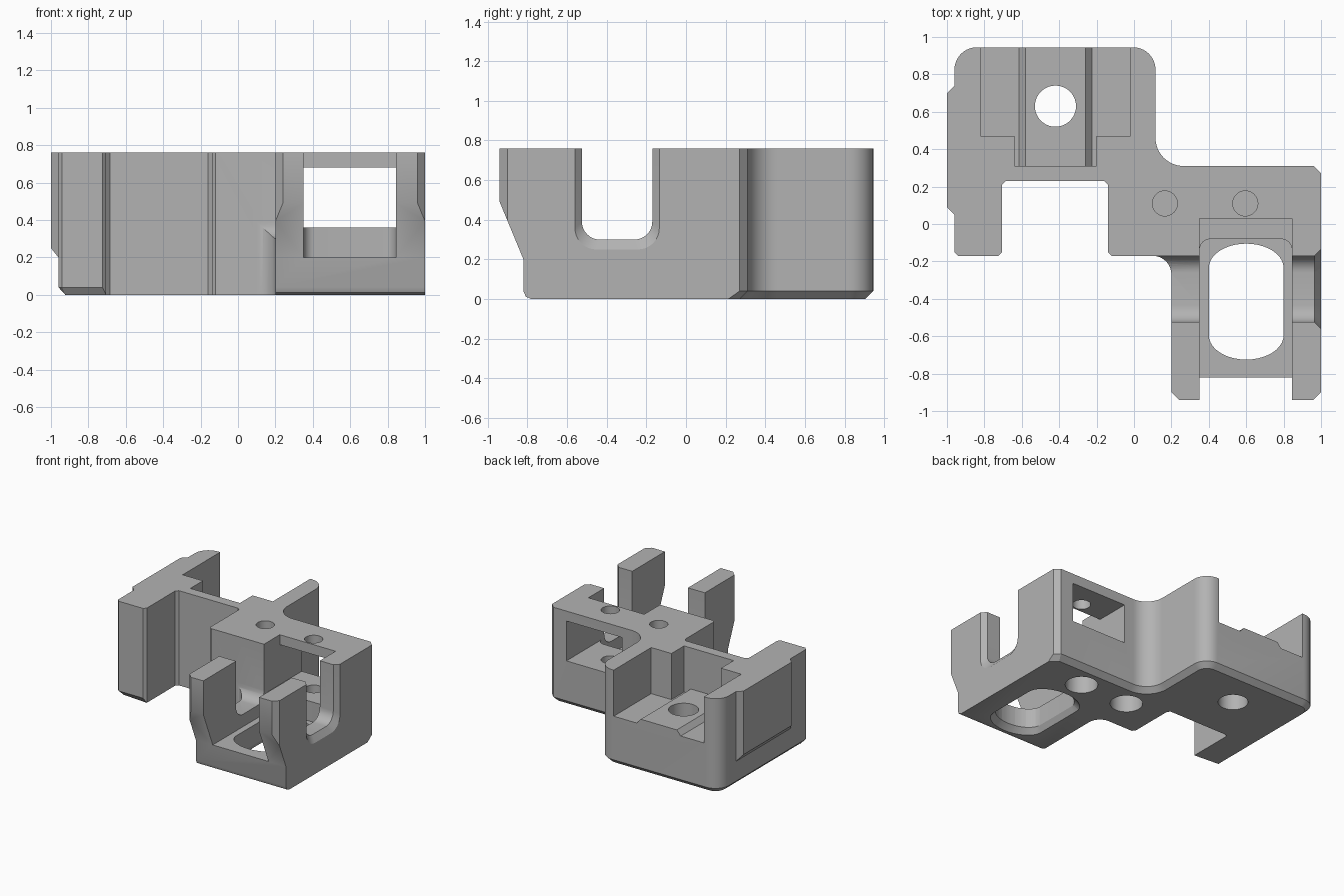
import bpy, bmesh
from math import pi, cos, sin
from mathutils import Vector

cube = bpy.data.objects.get("Cube")
if cube:
    bpy.data.objects.remove(cube, do_unlink=True)

grey = bpy.data.materials.new("matte grey")
grey.use_nodes = True
grey.diffuse_color = (0.45, 0.45, 0.45, 1)
grey.node_tree.nodes["Principled BSDF"].inputs["Base Color"].default_value = (0.45, 0.45, 0.45, 1)

TOP = 0.76


def rounded(corners):
    """Square-cornered outline of (x, y, radius, steps); one step gives a chamfer."""
    out = []
    for i, (x, y, r, n) in enumerate(corners):
        p = Vector((x, y))
        if r == 0:
            out.append(p)
            continue
        d1 = (Vector(corners[i - 1][:2]) - p).normalized()
        d2 = (Vector(corners[(i + 1) % len(corners)][:2]) - p).normalized()
        c = p + (d1 + d2) * r
        for k in range(n + 1):
            a = pi / 2 * k / n
            out.append(c - (d2 * cos(a) + d1 * sin(a)) * r)
    return out


def prism(name, pts, lo, hi, axis="z", grow=(1, 1)):
    """Extrude an outline along an axis, optionally scaled at each end."""
    pts = [Vector(p) for p in pts]
    mid = Vector([(min(p[i] for p in pts) + max(p[i] for p in pts)) / 2 for i in (0, 1)])
    place = {"x": lambda p, h: (h, p.x, p.y),
             "y": lambda p, h: (p.x, h, p.y),
             "z": lambda p, h: (p.x, p.y, h)}[axis]
    bm = bmesh.new()
    rings = [[bm.verts.new(place(mid + (p - mid) * g, h)) for p in pts]
             for h, g in zip((lo, hi), grow)]
    bm.faces.new(rings[0])
    bm.faces.new(rings[1])
    for i in range(len(pts)):
        j = (i + 1) % len(pts)
        bm.faces.new((rings[0][i], rings[0][j], rings[1][j], rings[1][i]))
    bmesh.ops.recalc_face_normals(bm, faces=bm.faces)
    mesh = bpy.data.meshes.new(name)
    bm.to_mesh(mesh)
    bm.free()
    mesh.materials.append(grey)
    ob = bpy.data.objects.new(name, mesh)
    bpy.context.collection.objects.link(ob)
    return ob


def rect(x0, x1, y0, y1):
    return [(x0, y0), (x1, y0), (x1, y1), (x0, y1)]


def circle(x, y, r, n=40):
    return [(x + r * cos(2 * pi * k / n), y + r * sin(2 * pi * k / n)) for k in range(n)]


def combine(tool, operation="DIFFERENCE"):
    tool.hide_render = True
    mod = body.modifiers.new(tool.name, "BOOLEAN")
    mod.operation, mod.solver, mod.object = operation, "EXACT", tool
    bpy.context.view_layer.objects.active = body
    bpy.ops.object.modifier_apply(modifier=mod.name)
    bpy.data.objects.remove(tool, do_unlink=True)


# Main body outline
body = prism("bracket_body", rounded([
    (-0.96, 0.945, 0.12, 10), (-0.96, -0.17, 0.02, 1), (-0.705, -0.17, 0.02, 1),
    (-0.705, 0.23, 0.02, 1), (-0.14, 0.23, 0.02, 1), (-0.14, -0.17, 0.02, 1),
    (0.2, -0.17, 0.1, 10), (0.2, -0.94, 0.04, 1), (1, -0.94, 0.04, 1),
    (1, 0.31, 0.04, 1), (0.115, 0.31, 0.15, 12), (0.115, 0.945, 0.12, 10)]), 0, TOP)

# Chamfer along the bottom of the back and outer side
bm = bmesh.new()
bm.from_mesh(body.data)
rim = []
for e in bm.edges:
    a, b = (v.co for v in e.verts)
    back = min(a.y, b.y) > 0.26
    side = max(a.x, b.x) < -0.9
    front = max(a.y, b.y) < -0.16 and max(a.x, b.x) < -0.7
    if max(a.z, b.z) < 0.001 and (back or side or front):
        rim.append(e)
bmesh.ops.bevel(bm, geom=rim, offset=0.04, segments=1, affect="EDGES")
bm.to_mesh(body.data)
bm.free()

# Side pad with chamfered ends
pad = prism("side_pad", [(-0.9, 0.05), (-0.96, 0.05), (-1, 0.09), (-1, 0.7), (-0.96, 0.74), (-0.9, 0.74)], 0.2, TOP)
for v in pad.data.vertices:
    if v.co.z < 0.3:
        if v.co.x < -0.99:
            v.co.x = -0.961
        elif v.co.x > -0.95:
            v.co.x = -0.93
# Lower edge slopes outward to full depth
pad_cut = prism("pad_slope", [(-0.9, 0.2), (-0.96, 0.2), (-1, 0.25), (-1, TOP), (-0.9, TOP)], 0.05, 0.74, "y")
bpy.data.objects.remove(pad, do_unlink=True)
pad = prism("side_pad", [(-0.9, 0.05), (-0.96, 0.05), (-1, 0.09), (-1, 0.7), (-0.96, 0.74), (-0.9, 0.74)], 0.1, TOP)
mod = pad.modifiers.new("slope", "BOOLEAN")
mod.operation, mod.solver, mod.object = "INTERSECT", "EXACT", pad_cut
bpy.context.view_layer.objects.active = pad
bpy.ops.object.modifier_apply(modifier=mod.name)
bpy.data.objects.remove(pad_cut, do_unlink=True)
combine(pad, "UNION")

# Rear pocket with a raised ridge across its floor
combine(prism("rear_pocket", [(-0.82, 1.1), (-0.82, 0.47), (-0.64, 0.47), (-0.64, 0.31),
                              (-0.2, 0.31), (-0.2, 0.47), (-0.02, 0.47), (-0.02, 1.1)], 0.39, 1))
combine(prism("floor_ridge", [(-0.65, 0.35), (-0.615, 0.39), (-0.58, 0.43), (-0.26, 0.43),
                              (-0.225, 0.39), (-0.19, 0.35)], 0.29, 0.945, "y"), "UNION")
combine(prism("rear_hole", circle(-0.42, 0.63, 0.11), -0.1, 1))

# Sloping front of the two arms
combine(prism("front_slope", [(-1.1, -0.1), (-0.7, -0.1), (-0.78, 0), (-0.808, 0.012), (-0.82, 0.04),
                              (-0.82, 0.2), (-0.94, 0.49), (-1.1, 0.8)], 0, 1.2, "x"))

# Pocket between the arms, the window behind it and the open top
combine(prism("arm_pocket", rounded([(0.35, -1.1, 0, 1), (0.845, -1.1, 0, 1),
                                     (0.845, -0.08, 0.06, 6), (0.35, -0.08, 0.06, 6)]), 0.2, 1))
combine(prism("window", rect(0.35, 0.845, 0.36, 0.68), -0.3, 0.5, "y"))
combine(prism("open_top", rect(0.35, 0.845, -0.3, 0.03), 0.36, 1))

# U-shaped notch across both arms, flared on the outside
notch = rounded([(-0.525, 0.8, 0, 1), (-0.525, 0.3, 0.09, 8), (-0.17, 0.3, 0.09, 8), (-0.17, 0.8, 0, 1)])
combine(prism("arm_notch", notch, 0.08, 1.1, "x"))
combine(prism("notch_flare", notch, 0.93, 1.035, "x", (0.8, 1.4)))

# Rounded slot through the pocket floor, chamfered underneath
slot = [(0.6 + 0.2 * cos(a), -0.415 + s * 0.18 + 0.13 * sin(a))
        for s, start in ((1, 0), (-1, pi)) for a in (start + pi * k / 20 for k in range(21))]
combine(prism("floor_slot", slot, -0.1, 0.3))
combine(prism("slot_chamfer", slot, -0.04, 0.06, "z", (1.25, 0.95)))

# Screw holes: narrow from above, wide recess from below
for x in (0.165, 0.595):
    combine(prism("screw_hole", circle(x, 0.11, 0.067), 0.23, 1))
    combine(prism("screw_recess", circle(x, 0.11, 0.12), -0.1, 0.2))

body.select_set(True)
bpy.context.view_layer.objects.active = body
bpy.ops.object.shade_smooth_by_angle(angle=0.45)
